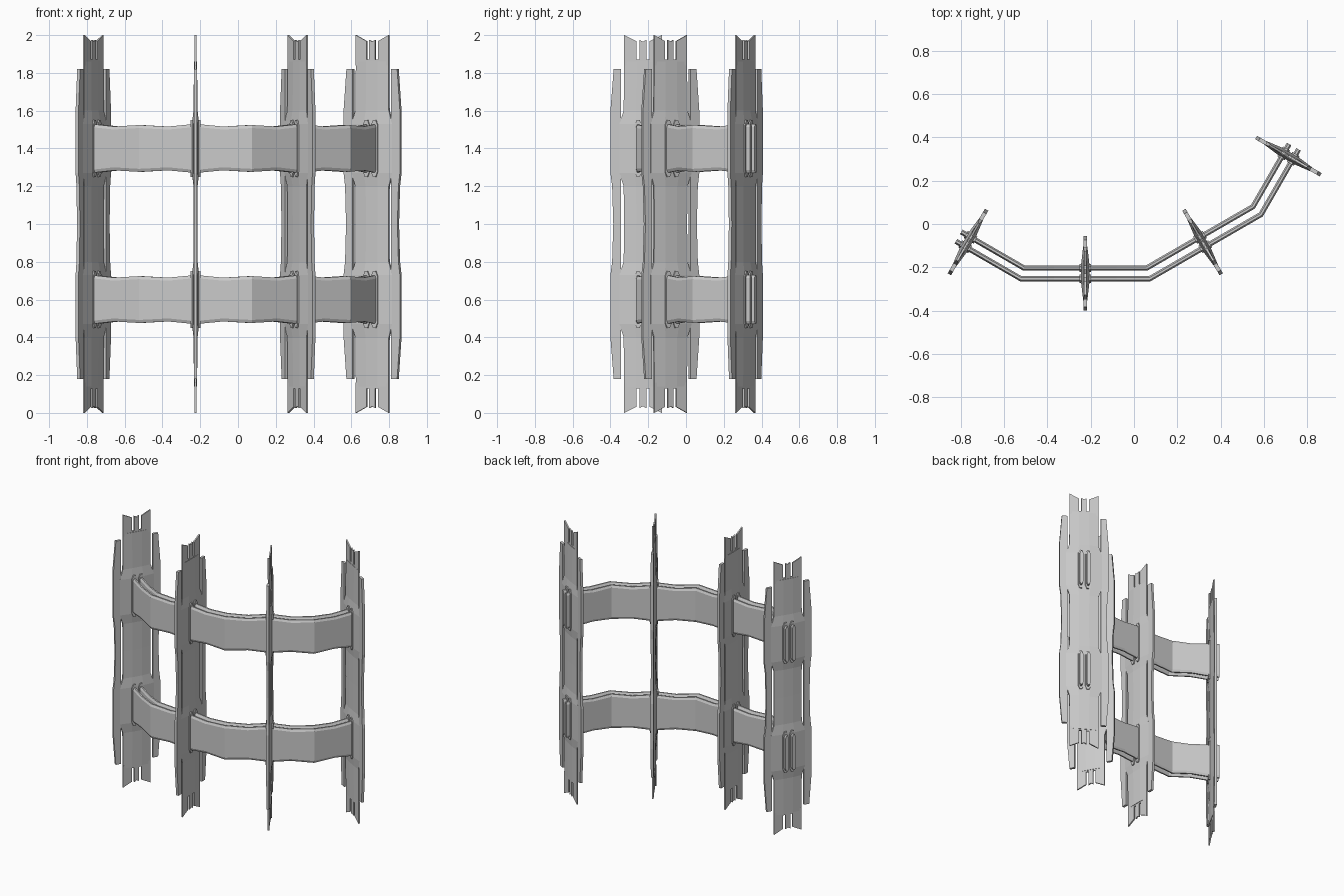
import bpy, bmesh, math
from mathutils import Vector, Matrix

cube = bpy.data.objects.get("Cube")
if cube:
    bpy.data.objects.remove(cube, do_unlink=True)

grey = bpy.data.materials.new("light_grey")
grey.use_nodes = True
colour = (0.6, 0.6, 0.6, 1)
grey.diffuse_color = colour
grey.node_tree.nodes["Principled BSDF"].inputs["Base Color"].default_value = colour


def finish(bm, name):
    bmesh.ops.recalc_face_normals(bm, faces=bm.faces)
    mesh = bpy.data.meshes.new(name)
    bm.to_mesh(mesh)
    bm.free()
    mesh.materials.append(grey)
    obj = bpy.data.objects.new(name, mesh)
    bpy.context.collection.objects.link(obj)
    return obj


def loft(bm, rings):
    """Skin a list of equal-sized rings and cap both ends."""
    rows = [[bm.verts.new(p) for p in ring] for ring in rings]
    n = len(rows[0])
    for a, b in zip(rows, rows[1:]):
        for i in range(n):
            j = (i + 1) % n
            bm.faces.new((a[i], a[j], b[j], b[i]))
    bm.faces.new(rows[0])
    bm.faces.new(rows[-1])


def plate(bm, outline, half):
    """Extrude a width/height outline through its thickness."""
    loft(bm, [[(x, y, z) for y, z in outline] for x in (-half, half)])


def mirror_z(points):
    return points + [(2 - z, *rest) for z, *rest in reversed(points) if z != 1]


# Layout: straight runs that turn 30 degrees halfway between the fins
HALF_RUN = 0.29
LEVELS = (0.6, 1.4)
ANGLES = [math.radians(a) for a in (-30, 0, 30, 60)]


def heading(a):
    return Vector((math.cos(a), math.sin(a), 0))


centres = [Vector((-0.766, -0.083, 0))]
for a, b in zip(ANGLES, ANGLES[1:]):
    centres.append(centres[-1] + HALF_RUN * (heading(a) + heading(b)))

# Fin profile rows: height, half width, half thickness
body_rows = mirror_z([(0.14, 0.1, 0.008), (0.4, 0.102, 0.011), (0.47, 0.125, 0.019),
                      (0.73, 0.125, 0.019), (0.8, 0.102, 0.011), (1, 0.1, 0.01)])
flap_edge = mirror_z([(0.18, 0.155), (0.4, 0.172), (0.73, 0.172),
                      (0.8, 0.163), (1, 0.157)])
half_tip = [(0.1, 1.84), (0.1, 2), (0.035, 1.968), (0.035, 1.87),
            (0.018, 1.87), (0.018, 1.975)]


def build_fin(name, centre, angle):
    bm = bmesh.new()
    # Lens-shaped body
    rings = []
    for z, w, h in body_rows:
        edge, mid = h * 0.5, w * 0.35
        rings.append([(edge, w, z), (h, mid, z), (h, -mid, z), (edge, -w, z),
                      (-edge, -w, z), (-h, -mid, z), (-h, mid, z), (-edge, w, z)])
    loft(bm, rings)
    # Slotted thin tips at both ends
    tip = half_tip + [(0, 1.965)] + [(-y, z) for y, z in reversed(half_tip)]
    plate(bm, tip, 0.005)
    plate(bm, [(y, 2 - z) for y, z in tip], 0.005)
    # Flaps along both long edges
    for side in (-1, 1):
        outline = [(side * w, z) for z, w in flap_edge]
        outline += [(side * 0.117, 1.82), (side * 0.117, 0.18)]
        plate(bm, outline, 0.009)
    # Pointed collars where the straps pass through
    for level in LEVELS:
        for y in (-0.025, 0.025):
            outline = [(y + s * w, level + s2 * h) for s, s2, w, h in (
                (-1, -1, 0.019, 0.125), (-1, -1, 0.008, 0.15),
                (1, -1, 0.008, 0.15), (1, -1, 0.019, 0.125),
                (1, 1, 0.019, 0.125), (1, 1, 0.008, 0.15),
                (-1, 1, 0.008, 0.15), (-1, 1, 0.019, 0.125))]
            plate(bm, outline, 0.026)
    obj = finish(bm, name)
    obj.matrix_world = Matrix.Translation(centre) @ Matrix.Rotation(angle, 4, 'Z')


for name, centre, angle in zip(("right_end_fin", "right_middle_fin",
                                "left_middle_fin", "left_end_fin"), centres, ANGLES):
    build_fin(name, centre, angle)

# Strap path: position, sideways normal, half height
path = []


def add_point(pos, angle, half_height, miter=1):
    normal = Vector((-math.sin(angle), math.cos(angle), 0)) * miter
    path.append((pos, normal, half_height))


add_point(centres[0] - heading(ANGLES[0]) * 0.05, ANGLES[0], 0.13)
for i, (centre, angle) in enumerate(zip(centres, ANGLES)):
    along = heading(angle)
    if i > 0:
        add_point(centre - along * HALF_RUN / 2, angle, 0.116)
    add_point(centre, angle, 0.13)
    if i < len(centres) - 1:
        add_point(centre + along * HALF_RUN / 2, angle, 0.116)
        turn = (ANGLES[i + 1] - angle) / 2
        add_point(centre + along * HALF_RUN, angle + turn, 0.124, 1 / math.cos(turn))
add_point(centres[-1] + heading(ANGLES[-1]) * 0.05, ANGLES[-1], 0.13)

# Paired straps with chamfered long edges
for level, level_name in zip(LEVELS, ("lower", "upper")):
    for offset, side_name in ((-0.025, "front"), (0.025, "back")):
        bm = bmesh.new()
        rings = []
        for pos, normal, h in path:
            section = [(-0.012, h - 0.016), (-0.005, h), (0.005, h), (0.012, h - 0.016)]
            section += [(s, -z) for s, z in reversed(section)]
            rings.append([pos + normal * (offset + s) + Vector((0, 0, level + z))
                          for s, z in section])
        loft(bm, rings)
        finish(bm, f"{level_name}_{side_name}_strap")
